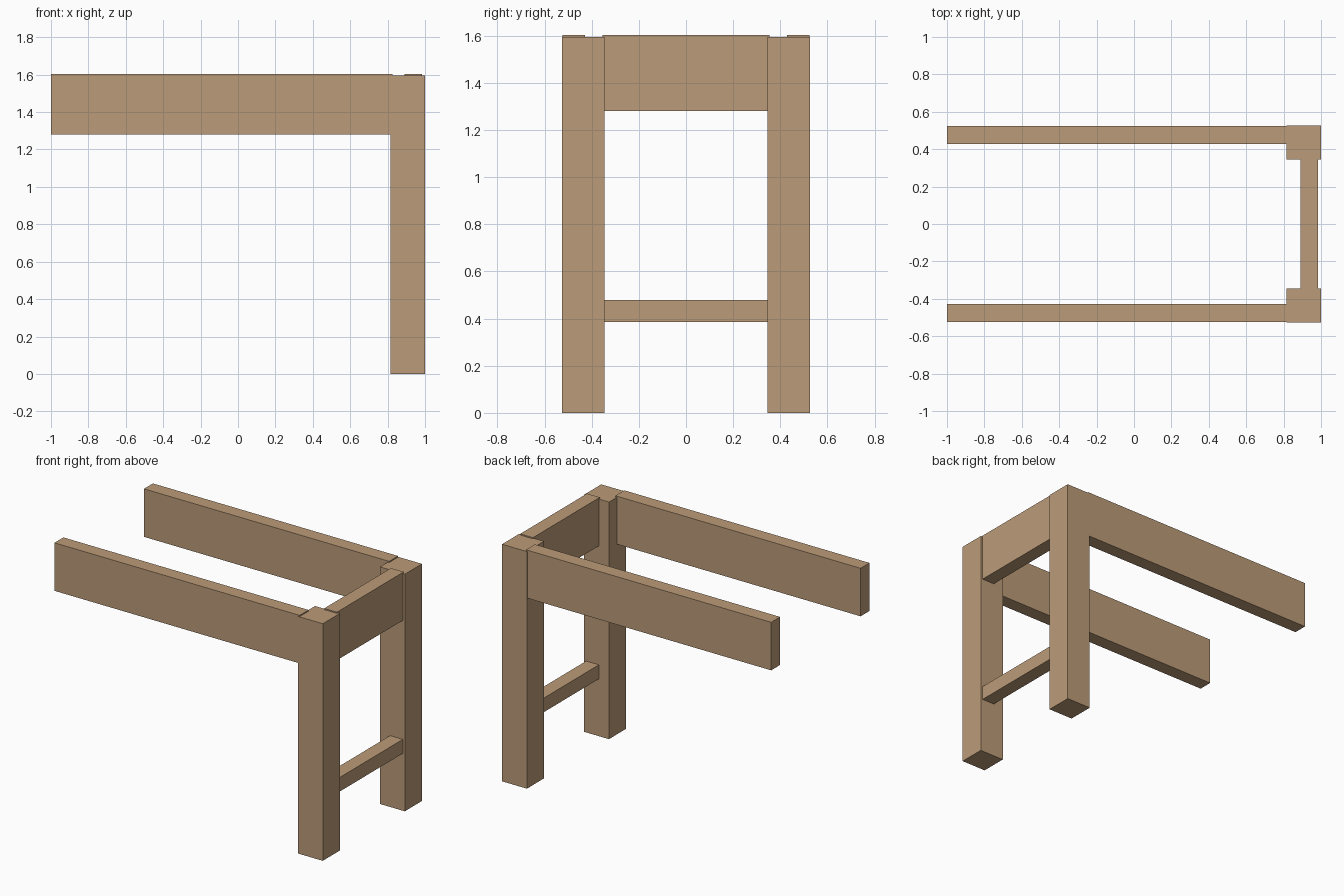
import bpy

if "Cube" in bpy.data.objects:
    bpy.data.objects.remove(bpy.data.objects["Cube"])


def box(name, x, y, z):
    """Axis-aligned box from (min, max) ranges."""
    bpy.ops.mesh.primitive_cube_add(
        size=1, location=[(a + b) / 2 for a, b in (x, y, z)])
    ob = bpy.context.object
    ob.name = name
    ob.scale = [b - a for a, b in (x, y, z)]
    bpy.ops.object.transform_apply(location=False, rotation=False, scale=True)
    ob.data.materials.append(wood)
    return ob


wood = bpy.data.materials.new("wood")
wood.diffuse_color = (0.5, 0.33, 0.19, 1)
wood.use_nodes = True
wood.node_tree.nodes["Principled BSDF"].inputs["Base Color"].default_value = wood.diffuse_color

# Legs and long side rails, mirrored front and back
for label, s in (("front", -1), ("back", 1)):
    box(label + "_leg", (0.815, 1.0), sorted((s * 0.345, s * 0.527)), (0, 1.595))
    box(label + "_side_rail", (-1.0, 0.825), sorted((s * 0.428, s * 0.523)), (1.28, 1.603))

# End rail and lower stretcher joining the legs
box("end_rail", (0.89, 0.985), (-0.355, 0.355), (1.28, 1.603))
box("lower_stretcher", (0.89, 0.985), (-0.355, 0.355), (0.385, 0.48))
